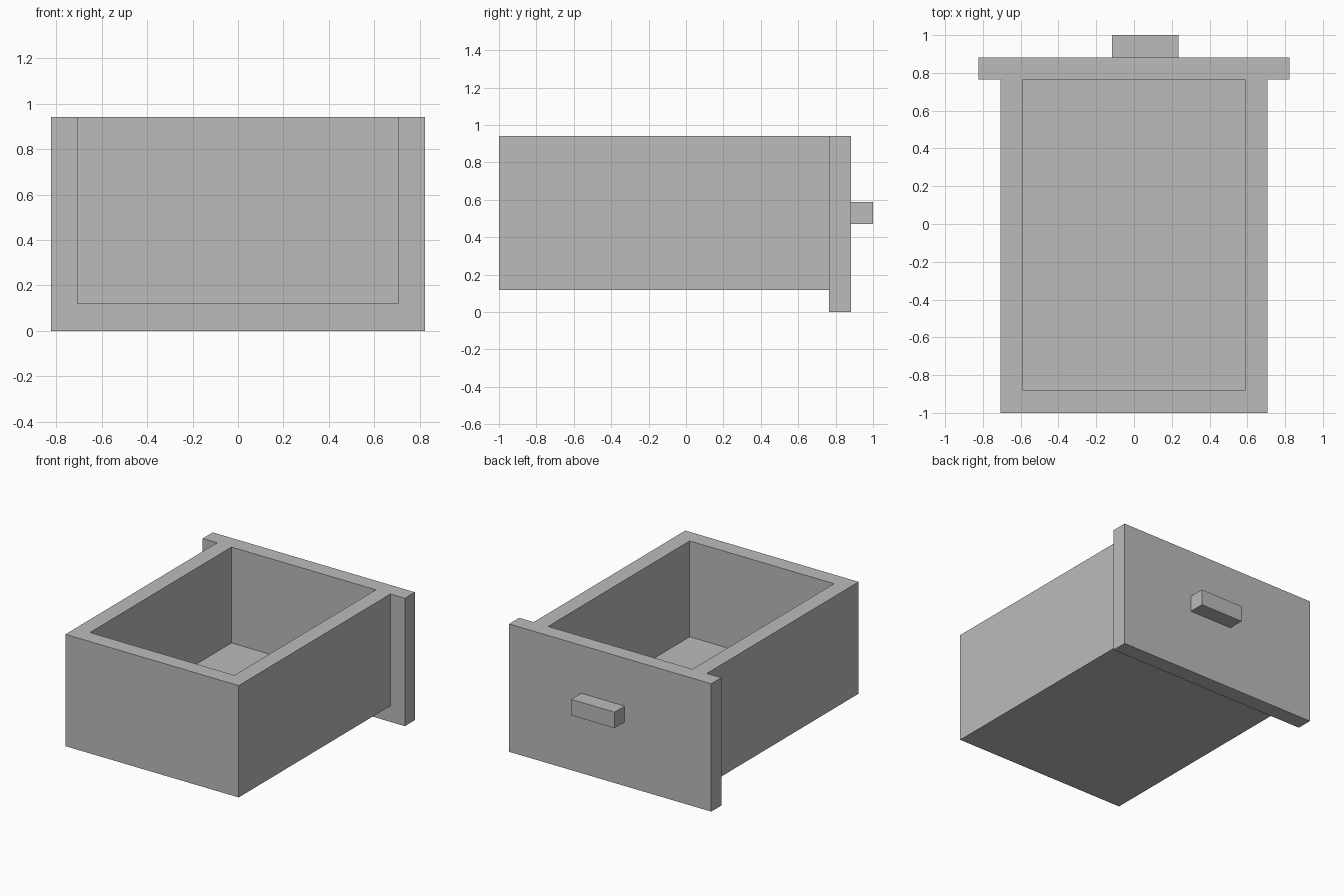
import bpy
import bmesh
from mathutils import Vector

if "Cube" in bpy.data.objects:
    bpy.data.objects.remove(bpy.data.objects["Cube"], do_unlink=True)

U = 2 / 17  # board thickness, the module every size is a multiple of

grey = bpy.data.materials.new("plain grey")
grey.use_nodes = True
grey.diffuse_color = (0.5, 0.5, 0.505, 1)
grey.node_tree.nodes["Principled BSDF"].inputs["Base Color"].default_value = grey.diffuse_color


def box_bmesh(lo, hi):
    """Box between two corners given in board thicknesses."""
    lo, hi = Vector(lo) * U, Vector(hi) * U
    bm = bmesh.new()
    bmesh.ops.create_cube(bm, size=1)
    bmesh.ops.scale(bm, vec=hi - lo, verts=bm.verts)
    bmesh.ops.translate(bm, vec=(lo + hi) / 2, verts=bm.verts)
    return bm


def finish(name, bm):
    bmesh.ops.recalc_face_normals(bm, faces=bm.faces)
    mesh = bpy.data.meshes.new(name)
    bm.to_mesh(mesh)
    bm.free()
    mesh.materials.append(grey)
    obj = bpy.data.objects.new(name, mesh)
    bpy.context.collection.objects.link(obj)
    return obj


# Drawer box: inset the top, sink it to the floor, and open the end that meets the panel
END = 6.5 * U
bm = box_bmesh((-6, -8.5, 1), (6, 6.5, 8))
bm.normal_update()
top = max(bm.faces, key=lambda f: f.calc_center_median().z)
bmesh.ops.inset_region(bm, faces=[top], thickness=U, use_even_offset=True)
floor = bmesh.ops.extrude_face_region(bm, geom=[top])
bmesh.ops.delete(bm, geom=[top], context="FACES_ONLY")
floor_verts = [g for g in floor["geom"] if isinstance(g, bmesh.types.BMVert)]
bmesh.ops.translate(bm, vec=(0, 0, -6 * U), verts=floor_verts)
for v in bm.verts:
    if v.co.y > 5 * U:
        v.co.y = END
open_end = [f for f in bm.faces if all(abs(v.co.y - END) < 1e-4 for v in f.verts)]
bmesh.ops.delete(bm, geom=open_end, context="FACES")
finish("drawer_box", bm)

# Overhanging panel that closes the box, and its offset pull handle
finish("drawer_panel", box_bmesh((-7, 6.5, 0), (7, 7.5, 8)))
finish("handle", box_bmesh((-1, 7.5, 4), (2, 8.5, 5)))
